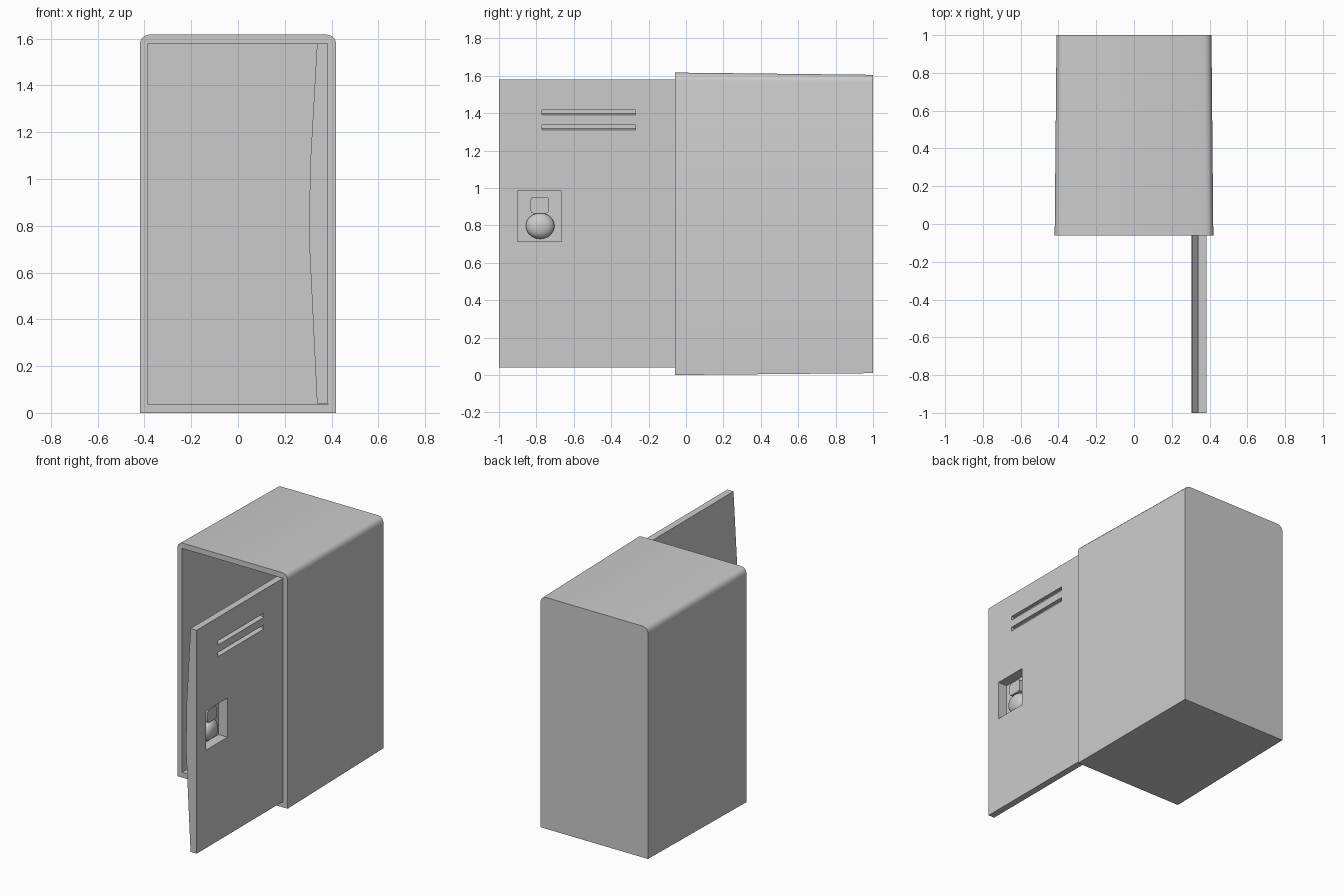
import bpy, bmesh, math

if "Cube" in bpy.data.objects:
    bpy.data.objects.remove(bpy.data.objects["Cube"])


def new_obj(name, bm):
    bmesh.ops.recalc_face_normals(bm, faces=bm.faces)
    mesh = bpy.data.meshes.new(name)
    bm.to_mesh(mesh)
    bm.free()
    ob = bpy.data.objects.new(name, mesh)
    bpy.context.collection.objects.link(ob)
    return ob


def loft(name, rings):
    """Closed solid through rings of equal length, capped at both ends."""
    bm = bmesh.new()
    vs = [[bm.verts.new(p) for p in r] for r in rings]
    n = len(vs[0])
    for a, b in zip(vs, vs[1:]):
        for i in range(n):
            j = (i + 1) % n
            bm.faces.new((a[i], a[j], b[j], b[i]))
    bm.faces.new(vs[0])
    bm.faces.new(vs[-1])
    return new_obj(name, bm)


def box(name, x0, x1, y0, y1, z0, z1):
    return loft(name, [[(x, y0, z0), (x, y1, z0), (x, y1, z1), (x, y0, z1)]
                       for x in (x0, x1)])


def cut(ob, cutter):
    cutter.hide_render = True
    m = ob.modifiers.new("cut", 'BOOLEAN')
    m.operation, m.solver, m.object = 'DIFFERENCE', 'EXACT', cutter
    bpy.context.view_layer.objects.active = ob
    bpy.ops.object.modifier_apply(modifier=m.name)
    bpy.data.objects.remove(cutter)


def smooth(ob, deg=32):
    bpy.ops.object.select_all(action='DESELECT')
    ob.select_set(True)
    bpy.context.view_layer.objects.active = ob
    bpy.ops.object.shade_smooth_by_angle(angle=math.radians(deg))


def cabinet_ring(y, w, z0, z1, r=0.04):
    arc = [math.radians(a) for a in (0, 30, 60, 90)]
    right = [(w - r + r * math.cos(a), y, z1 - r + r * math.sin(a)) for a in arc]
    left = [(-x, y, z) for x, y, z in reversed(right)]
    return [(-w, y, z0), (w, y, z0)] + right + left


# cabinet shell, slightly tapered to the back, hollowed from the front
cabinet = loft("cabinet", [cabinet_ring(-0.06, 0.42, 0.0, 1.617),
                           cabinet_ring(1.0, 0.41, 0.01, 1.605)])
cut(cabinet, box("hollow", -0.385, 0.385, -0.2, 0.965, 0.035, 1.58))
smooth(cabinet)

# open door, its inner side bowed around the lock
side = [(0.385, 0.04), (0.385, 1.58), (0.338, 1.58), (0.308, 1.05),
        (0.304, 0.74), (0.338, 0.04)]
door = loft("door", [[(x, y, z) for x, z in side] for y in (-1.0, -0.06)])

# lock recess
cut(door, box("recess", 0.317, 0.5, -0.90, -0.665, 0.715, 0.985))

# vent slots with a sloping floor
for z in (1.31, 1.39):
    slot = [(0.45, z), (0.385, z), (0.36, z + 0.008), (0.36, z + 0.028), (0.45, z + 0.028)]
    cut(door, loft("slot", [[(x, y, zz) for x, zz in slot] for y in (-0.77, -0.27)]))

# latch plate with rounded corners
latch_ring = []
for k, (sy, sz) in enumerate(((1, 1), (-1, 1), (-1, -1), (1, -1))):
    for a in (0, 45, 90):
        t = math.radians(a + 90 * k)
        latch_ring.append((-0.782 + sy * 0.034 + 0.015 * math.cos(t),
                           0.908 + sz * 0.029 + 0.015 * math.sin(t)))
latch = loft("latch", [[(x, y, z) for y, z in latch_ring] for x in (0.31, 0.35)])
smooth(latch)

# combination dial: flared rim narrowing to a knob
dial = loft("dial", [[(x, -0.78 + r * math.cos(i * math.tau / 20),
                       0.797 + 0.9 * r * math.sin(i * math.tau / 20)) for i in range(20)]
                     for x, r in ((0.31, 0.077), (0.333, 0.077), (0.348, 0.066),
                                  (0.365, 0.042))])
smooth(dial, 40)
